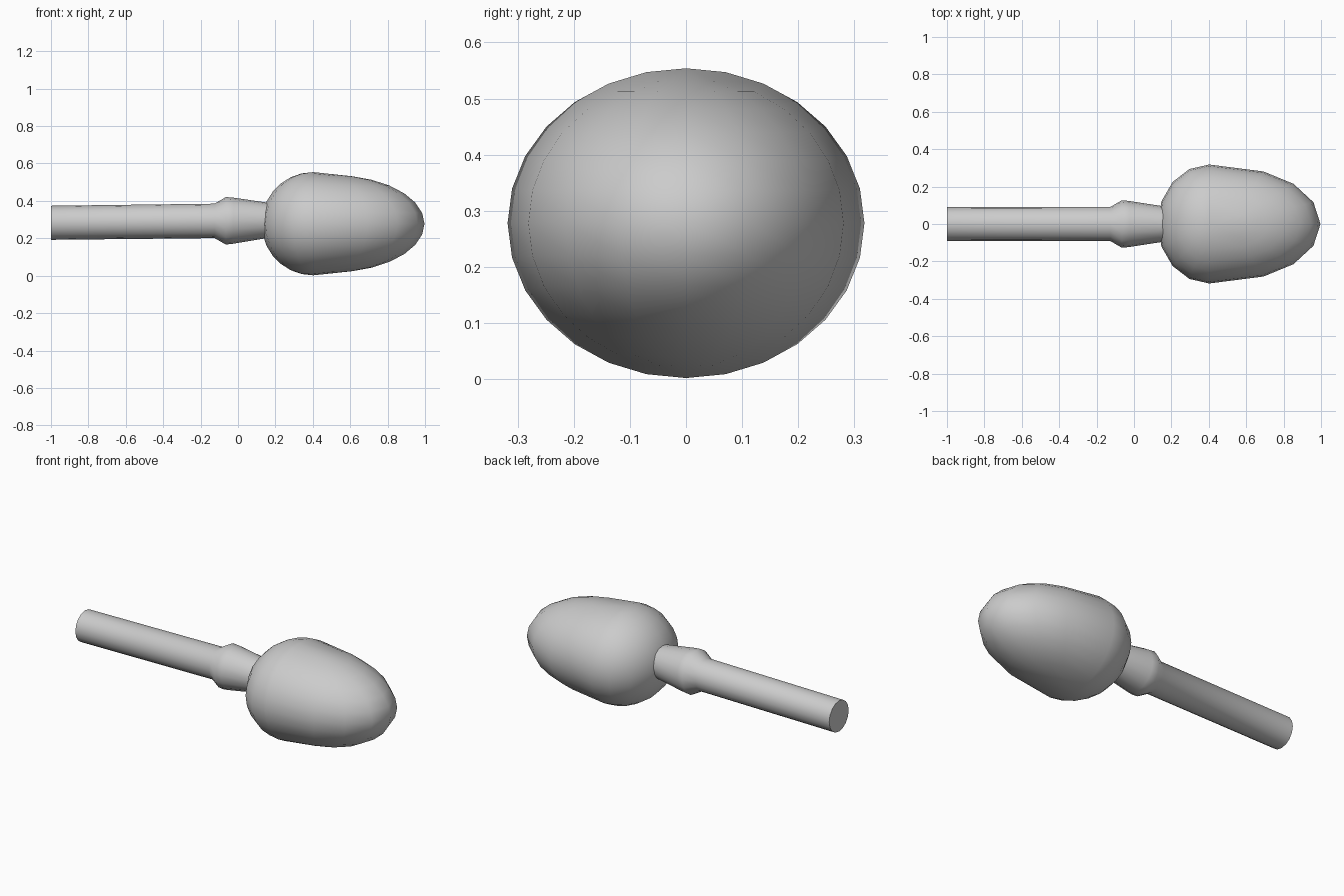
import bpy, bmesh, math
from mathutils import Matrix

if "Cube" in bpy.data.objects:
    bpy.data.objects.remove(bpy.data.objects["Cube"])


def finish(bm, name, sharp):
    bmesh.ops.recalc_face_normals(bm, faces=bm.faces)
    mesh = bpy.data.meshes.new(name)
    bm.to_mesh(mesh)
    bm.free()
    obj = bpy.data.objects.new(name, mesh)
    bpy.context.collection.objects.link(obj)
    bpy.ops.object.select_all(action='DESELECT')
    obj.select_set(True)
    bpy.context.view_layer.objects.active = obj
    bpy.ops.object.shade_smooth_by_angle(angle=math.radians(sharp))
    return obj


# Egg-shaped head: a sphere with its front half pulled out and slimmed
bm = bmesh.new()
bmesh.ops.create_uvsphere(bm, u_segments=16, v_segments=14, radius=1)
for v in bm.verts:
    x, y, z = v.co
    if x > 1e-4:
        v.co = (0.503 + 0.494 * x, 0.304 * y, 0.278 + 0.260 * z)
    else:
        v.co = (0.402 + 0.276 * x, 0.318 * y, 0.278 + 0.276 * z)
finish(bm, "head", 60)

# Handle with flared collar: (x, radius) profile turned around a slightly rising axis
profile = [(-1.0, 0.091), (-0.125, 0.092), (-0.065, 0.127),
           (-0.025, 0.123), (0.13, 0.099), (0.20, 0.088)]
SIDES = 16
bm = bmesh.new()
rings = []
for x, r in profile:
    zc = 0.2945 + 0.0115 * x
    rings.append([bm.verts.new((x, r * math.cos(a), zc + r * math.sin(a)))
                  for a in (2 * math.pi * i / SIDES for i in range(SIDES))])
for a, b in zip(rings, rings[1:]):
    for i in range(SIDES):
        j = (i + 1) % SIDES
        bm.faces.new((a[i], a[j], b[j], b[i]))
bm.faces.new(rings[0])
bm.faces.new(rings[-1])
finish(bm, "handle", 40)
